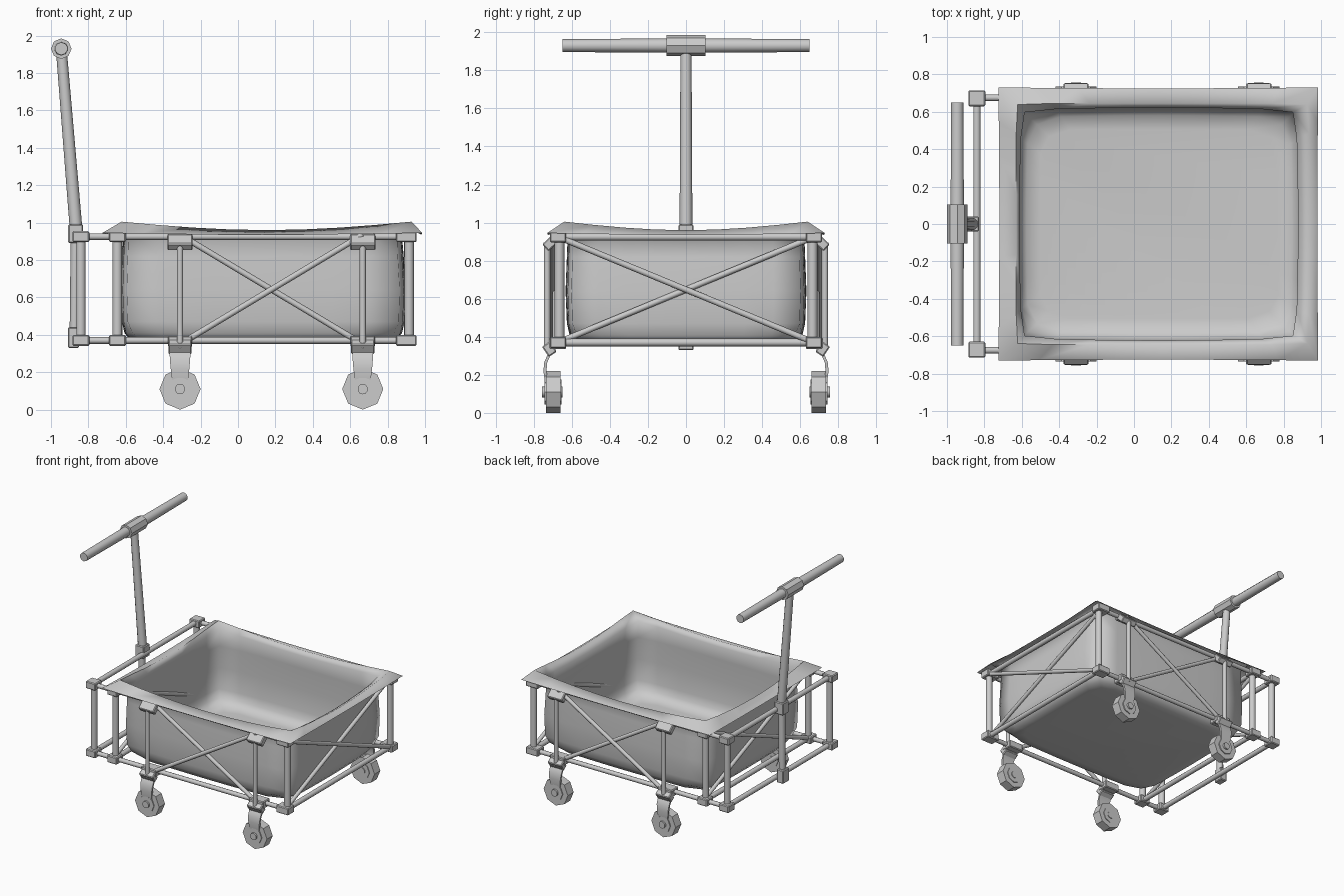
import bpy, bmesh, math
from mathutils import Vector, Matrix

if "Cube" in bpy.data.objects:
    bpy.data.objects.remove(bpy.data.objects["Cube"])


def finish(name, bm, angle=40, flat=False):
    bmesh.ops.recalc_face_normals(bm, faces=bm.faces)
    me = bpy.data.meshes.new(name)
    bm.to_mesh(me)
    bm.free()
    ob = bpy.data.objects.new(name, me)
    bpy.context.collection.objects.link(ob)
    if not flat:
        bpy.ops.object.select_all(action='DESELECT')
        ob.select_set(True)
        bpy.context.view_layer.objects.active = ob
        bpy.ops.object.shade_smooth_by_angle(angle=math.radians(angle))
    return ob


def tube(name, a, b, r, n=10, r2=None, flat=False):
    a, b = Vector(a), Vector(b)
    d = b - a
    bm = bmesh.new()
    m = Matrix.Translation((a + b) / 2) @ d.to_track_quat('Z', 'Y').to_matrix().to_4x4()
    bmesh.ops.create_cone(bm, cap_ends=True, segments=n, radius1=r,
                          radius2=r if r2 is None else r2, depth=d.length, matrix=m)
    return finish(name, bm, 50, flat)


def box(name, c, size, tilt=0, bevel=0.006):
    bm = bmesh.new()
    bmesh.ops.create_cube(bm, size=1, matrix=Matrix.Diagonal((*size, 1)))
    bmesh.ops.bevel(bm, geom=bm.edges[:], offset=bevel, segments=1, affect='EDGES')
    bm.transform(Matrix.Translation(c) @ Matrix.Rotation(tilt, 4, 'X'))
    return finish(name, bm, flat=True)


XL, XM, XR = -0.84, -0.645, 0.915      # frame posts
ZB, ZT, FY = 0.37, 0.925, 0.675        # rail heights and half width
WX = (-0.31, 0.667)                    # wheel positions

# Frame: long rails, posts, corner blocks
for s in (-1, 1):
    for z in (ZB, ZT):
        tube("side_rail", (XL, s * FY, z), (XR, s * FY, z), 0.018)
        for x, w in ((XL, 0.09), (XM, 0.09), (XR - 0.015, 0.11)):
            box("corner_block", (x, s * 0.672, z), (w, 0.085, 0.058))
    for x in (XL, XM, XR):
        tube("frame_post", (x, s * 0.665, ZB), (x, s * 0.665, ZT), 0.026)

# End rails and end cross braces
for x in (XL, XM, XR):
    for z in (ZB, ZT):
        tube("end_rail", (x, -FY, z), (x, FY, z), 0.02)
for x in (XM, XR):
    for s in (-1, 1):
        tube("end_brace", (x + s * 0.012, -s * 0.66, 0.92), (x + s * 0.012, s * 0.66, 0.375), 0.016)

# Side cross braces, wheel posts, brackets and casters
for s in (-1, 1):
    for k in (0, 1):
        y = s * (0.685 + 0.015 * k)
        tube("side_brace", (WX[k], y, 0.935), (WX[1 - k], y, 0.35), 0.016)
    for x in WX:
        tube("wheel_post", (x, s * 0.73, 0.33), (x, s * 0.73, 0.89), 0.017)
        box("top_bracket", (x, s * 0.712, 0.893), (0.135, 0.075, 0.05), -s * 0.75)
        box("rail_clamp_top", (x, s * 0.675, ZT - 0.005), (0.13, 0.06, 0.045))
        box("rail_clamp_bottom", (x, s * 0.675, ZB - 0.005), (0.13, 0.09, 0.06))
        box("bottom_bracket", (x, s * 0.718, 0.335), (0.125, 0.05, 0.065), -s * 0.6)
        # Curved fork plate, profile in y/z with half width
        prof = ((0.70, 0.335, 0.058), (0.728, 0.305, 0.056), (0.745, 0.265, 0.054),
                (0.749, 0.22, 0.050), (0.743, 0.17, 0.044), (0.738, 0.13, 0.036))
        bm = bmesh.new()
        rows = []
        for py, pz, hw in prof:
            rows.append([bm.verts.new((x + dx, s * (py + dy), pz))
                         for dx, dy in ((-hw, 0), (hw, 0), (hw, -0.016), (-hw, -0.016))])
        for a, b in zip(rows, rows[1:]):
            for i in range(4):
                j = (i + 1) % 4
                bm.faces.new((a[i], a[j], b[j], b[i]))
        bm.faces.new(rows[0])
        bm.faces.new(rows[-1])
        finish("caster_fork", bm)
        # Wheel, hub and axle
        z = 0.11
        tube("wheel", (x, s * 0.66, z), (x, s * 0.735, z), 0.11, 8, flat=True)
        tube("wheel_hub", (x, s * 0.655, z), (x, s * 0.743, z), 0.066, 8, flat=True)
        tube("axle", (x, s * 0.65, z), (x, s * 0.757, z), 0.028, 10)

# Pull handle
tube("handle_lower_tube", (-0.875, 0, 0.34), (-0.868, 0, 0.97), 0.026)
tube("handle_tube", (-0.862, 0, 0.92), (-0.945, 0, 1.93), 0.034, 12, r2=0.029)
box("handle_top_clamp", (-0.868, 0, 0.94), (0.08, 0.08, 0.10))
box("handle_bottom_clamp", (-0.88, 0, 0.385), (0.06, 0.08, 0.11))
tube("handle_hub", (-0.945, -0.103, 1.93), (-0.945, 0.103, 1.93), 0.055, 8, flat=True)
for s in (-1, 1):
    tube("handle_grip", (-0.945, 0, 1.93), (-0.945, s * 0.65, 1.93), 0.038, 10, r2=0.034)

# Cloth basket: stacked rounded loops from drooping rim to floor
# x0, x1, half y, corner z, mid z, outward bow at mid-sides, corner cut
loops = ((-0.725, 0.985, 0.73, 0.945, 0.935, -0.005, 0.0),
         (-0.63, 0.935, 0.645, 1.005, 0.96, 0.0, 0.01),
         (-0.60, 0.865, 0.61, 0.955, 0.925, 0.012, 0.02),
         (-0.605, 0.87, 0.61, 0.82, 0.82, 0.016, 0.02),
         (-0.61, 0.88, 0.615, 0.64, 0.64, 0.018, 0.02),
         (-0.605, 0.875, 0.61, 0.47, 0.47, 0.016, 0.02),
         (-0.595, 0.865, 0.60, 0.41, 0.41, 0.012, 0.04),
         (-0.565, 0.835, 0.57, 0.372, 0.368, 0.01, 0.06),
         (-0.50, 0.77, 0.505, 0.362, 0.36, 0.0, 0.06))
N = 8
bm = bmesh.new()
rings = []
for x0, x1, hy, zc, zm, bow, cut in loops:
    cs = ((x0, -hy), (x1, -hy), (x1, hy), (x0, hy))
    ctr = Vector(((x0 + x1) / 2, 0))
    ring = []
    for i in range(4):
        a, b = Vector(cs[i]), Vector(cs[(i + 1) % 4])
        d = (b - a).normalized()
        nrm = Vector((d.y, -d.x))
        for k in range(N):
            t = k / N
            w = 1 - abs(2 * t - 1)
            p = a.lerp(b, t) + nrm * bow * math.sin(math.pi * t)
            z = zc + (zm - zc) * math.sin(w * math.pi / 2)
            if k == 0:
                p -= (a - ctr).normalized() * cut
            ring.append(bm.verts.new((p.x, p.y, z)))
    rings.append(ring)
for a, b in zip(rings, rings[1:]):
    for i in range(4 * N):
        j = (i + 1) % (4 * N)
        bm.faces.new((a[i], a[j], b[j], b[i]))
bm.faces.new(rings[-1])
finish("cloth_basket", bm, 80)
